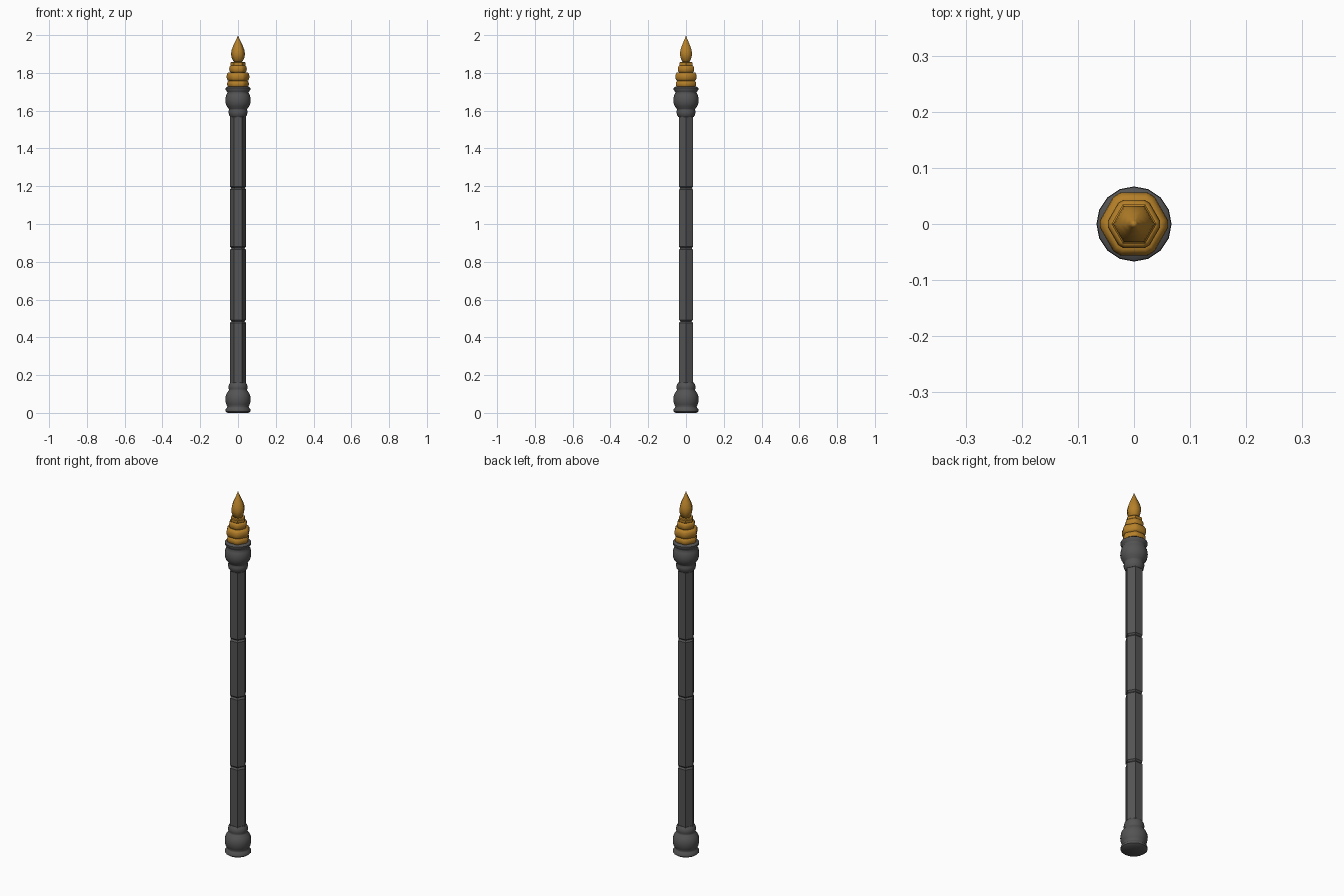
import bpy, bmesh, math

if "Cube" in bpy.data.objects:
    bpy.data.objects.remove(bpy.data.objects["Cube"])


def material(name, color):
    m = bpy.data.materials.new(name)
    m.diffuse_color = (*color, 1)
    m.use_nodes = True
    m.node_tree.nodes["Principled BSDF"].inputs["Base Color"].default_value = m.diffuse_color
    return m


gold = material("gold", (0.46, 0.215, 0.022))
iron = material("dark_iron", (0.088, 0.088, 0.09))

# Angles of the cross-section corners
HEX = [math.radians(60 * i) for i in range(6)]
SOFT_HEX = [math.radians(60 * i + s * 6.6) for i in range(6) for s in (-1, 1)]
ROUND = [math.tau * i / 16 for i in range(16)]


def lathe(name, profile, corners, angle, mat):
    """Sweep (radius, height) points around z through the corner angles."""
    bm = bmesh.new()
    rings = []
    for r, z in profile:
        if r == 0:
            rings.append([bm.verts.new((0, 0, z))] * len(corners))
        else:
            rings.append([bm.verts.new((r * math.cos(t), r * math.sin(t), z))
                          for t in corners])
    for a, b in zip(rings, rings[1:]):
        for i in range(len(corners)):
            j = (i + 1) % len(corners)
            bm.faces.new(list(dict.fromkeys((a[i], a[j], b[j], b[i]))))
    for ring, (r, z) in ((rings[0], profile[0]), (rings[-1], profile[-1])):
        if r:
            bm.faces.new(ring)
    bmesh.ops.recalc_face_normals(bm, faces=bm.faces)
    me = bpy.data.meshes.new(name)
    bm.to_mesh(me)
    bm.free()
    me.materials.append(mat)
    ob = bpy.data.objects.new(name, me)
    bpy.context.collection.objects.link(ob)
    bpy.ops.object.select_all(action='DESELECT')
    bpy.context.view_layer.objects.active = ob
    ob.select_set(True)
    bpy.ops.object.shade_smooth_by_angle(angle=math.radians(angle))


def band(r, z0, z1, b):
    """Profile of a band with chamfered rims."""
    return [(r - b, z0), (r, z0 + b), (r, z1 - b), (r - b, z1)]


def bulge(r, z0, z1, b):
    """Profile of a rounded band, bulging by b."""
    m, h = (z0 + z1) / 2, (z1 - z0) / 2
    ts = [math.radians(a) for a in range(-90, 91, 30)]
    return [(r - b + b * math.cos(t), m + h * math.sin(t)) for t in ts]


# Hexagonal shaft, one part per section between the grooves
cuts = [0.15, 0.485, 0.872, 1.19, 1.575]
for n, (z0, z1) in enumerate(zip(cuts, cuts[1:])):
    lathe(f"shaft_section_{n + 1}", band(0.043, z0, z1, 0.008), HEX, 30, iron)

# Turned ends: foot ring, bulb and collar
end = [(0.055, 0.0), (0.066, 0.008), (0.066, 0.018), (0.058, 0.027),
       (0.056, 0.033), (0.062, 0.045), (0.066, 0.06), (0.067, 0.075),
       (0.065, 0.09), (0.059, 0.105), (0.049, 0.118),
       (0.047, 0.122), (0.050, 0.130), (0.050, 0.140), (0.047, 0.152),
       (0.040, 0.162)]
lathe("base_knob", end, ROUND, 50, iron)
lathe("top_knob", [(r, 1.728 - z) for r, z in end], ROUND, 50, iron)

# Gold stepped crown of rounded hexagonal rings
steps = [(0.058, 1.722, 1.760, 0.012), (0.061, 1.757, 1.803, 0.012),
         (0.047, 1.802, 1.838, 0.008)]
for n, step in enumerate(steps):
    lathe(f"crown_ring_{n + 1}", bulge(*step), SOFT_HEX, 65, gold)
lathe("crown_cap", band(0.040, 1.836, 1.858, 0.004), HEX, 40, gold)

# Flame-shaped tip
flame = [(0.018, 1.855), (0.027, 1.866), (0.034, 1.882), (0.037, 1.9),
         (0.034, 1.92), (0.026, 1.942), (0.016, 1.963), (0.007, 1.982),
         (0, 2.0)]
lathe("flame_tip", flame, HEX, 65, gold)
